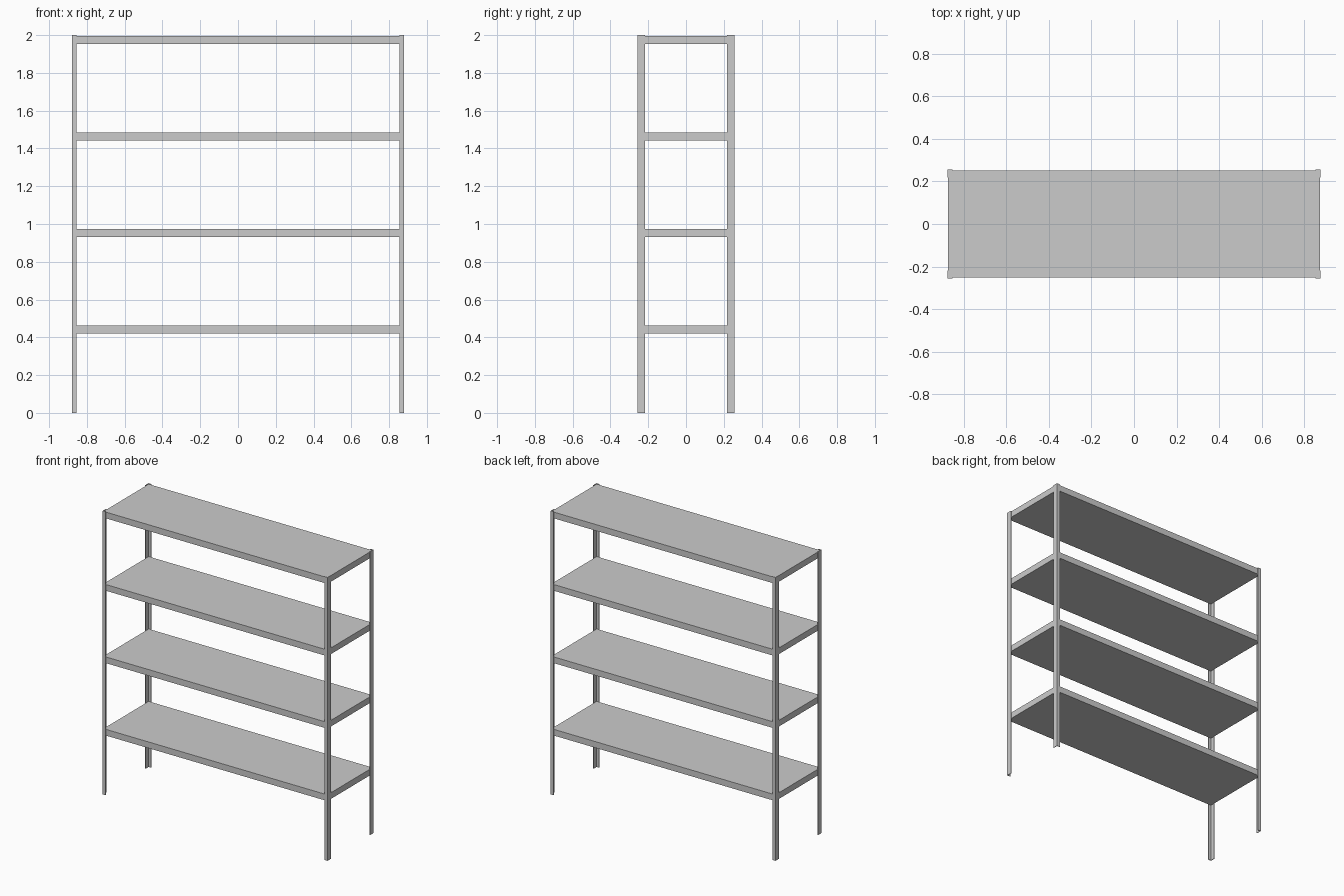
import bpy, bmesh

if "Cube" in bpy.data.objects:
    bpy.data.objects.remove(bpy.data.objects["Cube"])

HX, HY, H = 0.878, 0.256, 2.0   # outer half width, half depth, height
T = 0.004                       # sheet thickness of the angle posts
LX, LY = 0.024, 0.038           # flange lengths along x and y


def finish(name, bm):
    bmesh.ops.recalc_face_normals(bm, faces=bm.faces)
    mesh = bpy.data.meshes.new(name)
    bm.to_mesh(mesh)
    bm.free()
    bpy.context.collection.objects.link(bpy.data.objects.new(name, mesh))


def prism(name, outline, z0, z1):
    bm = bmesh.new()
    face = bm.faces.new([bm.verts.new((x, y, z0)) for x, y in outline])
    ext = bmesh.ops.extrude_face_region(bm, geom=[face])
    verts = [v for v in ext["geom"] if isinstance(v, bmesh.types.BMVert)]
    bmesh.ops.translate(bm, verts=verts, vec=(0, 0, z1 - z0))
    finish(name, bm)


# L-shaped corner posts, mirrored to the four corners
angle = [(HX, HY), (HX - LX, HY), (HX - LX, HY - T),
         (HX - T, HY - T), (HX - T, HY - LY), (HX, HY - LY)]
for side, sx in (("left", -1), ("right", 1)):
    for end, sy in (("front", -1), ("back", 1)):
        prism(f"{end}_{side}_post", [(x * sx, y * sy) for x, y in angle], 0, H)

# Solid shelf boards nested inside the posts
SX, SY = HX - T, HY - T
board = [(-SX, -SY), (SX, -SY), (SX, SY), (-SX, SY)]
for i, top in enumerate((0.463, 0.974, 1.485, 1.996)):
    prism(f"shelf_{i + 1}", board, top - 0.044, top)
